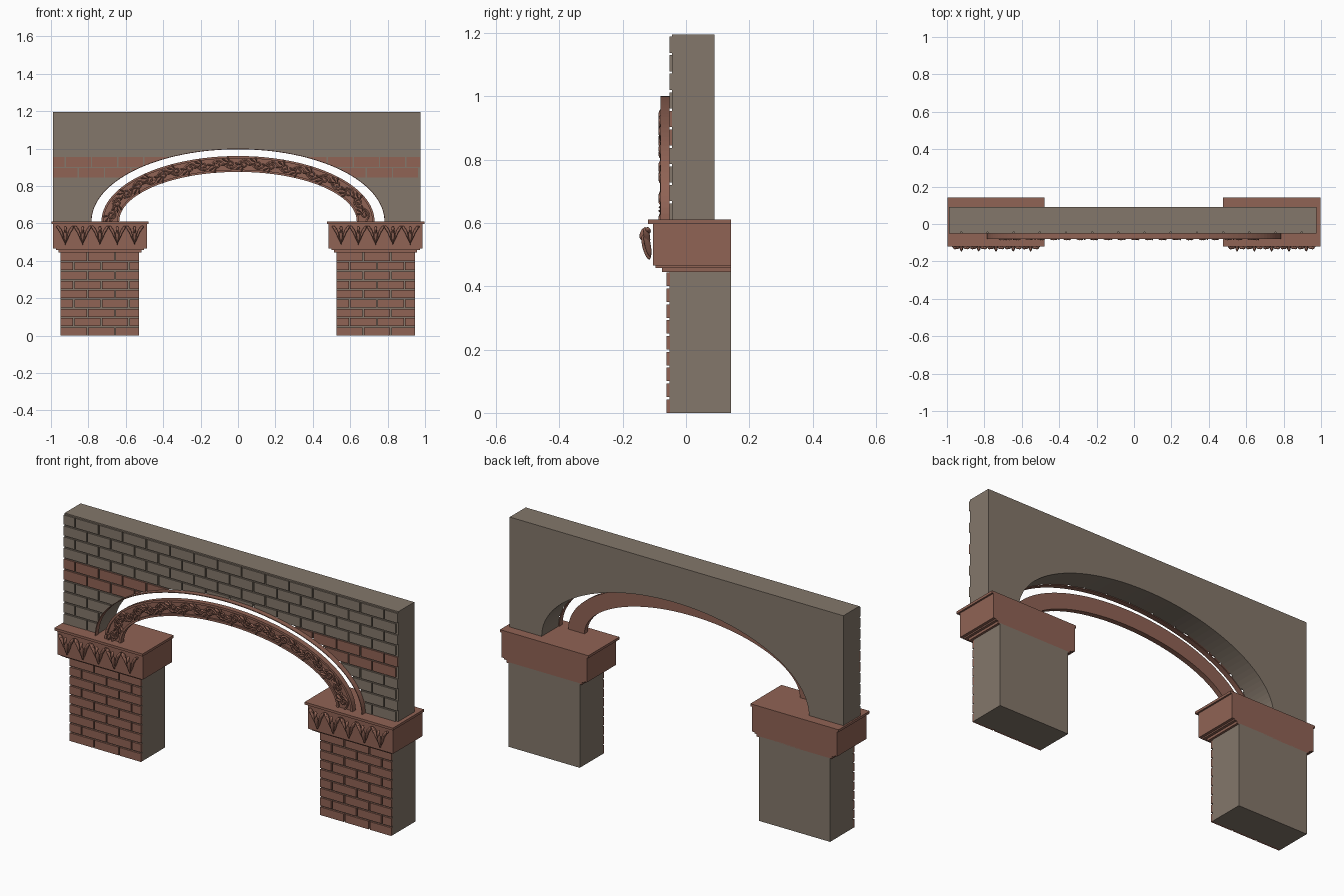
import bpy, bmesh, math
from mathutils import Matrix, Vector

cube = bpy.data.objects.get("Cube")
if cube:
    bpy.data.objects.remove(cube)


def material(name, rgb):
    m = bpy.data.materials.new(name)
    m.use_nodes = True
    m.diffuse_color = (*rgb, 1)
    m.node_tree.nodes["Principled BSDF"].inputs["Base Color"].default_value = (*rgb, 1)
    return m


GREY = material("grey stone", (0.23, 0.185, 0.145))
RED = material("red terracotta", (0.28, 0.125, 0.09))
BASE = 0.61      # springing height of the arch


def finish(name, bm, mat, smooth=False):
    bmesh.ops.recalc_face_normals(bm, faces=bm.faces)
    me = bpy.data.meshes.new(name)
    bm.to_mesh(me)
    bm.free()
    me.materials.append(mat)
    ob = bpy.data.objects.new(name, me)
    bpy.context.collection.objects.link(ob)
    if smooth:
        me.shade_smooth()
    return ob


def box(bm, x0, x1, y0, y1, z0, z1):
    size = Matrix.Diagonal((x1 - x0, y1 - y0, z1 - z0, 1))
    mid = Matrix.Translation(((x0 + x1) / 2, (y0 + y1) / 2, (z0 + z1) / 2))
    bmesh.ops.create_cube(bm, size=1, matrix=mid @ size)


def bricks(bm, x0, x1, y0, y1, z0, z1, rows, length, gap, first=0):
    """Running bond: every other course is shifted by half a brick."""
    pitch = (z1 - z0) / rows
    for r in range(rows):
        x = x0 - (length / 2 if (r + first) % 2 else 0)
        while x < x1 - gap:
            left, right = max(x, x0), min(x + length - gap, x1)
            if right - left > gap:
                box(bm, left, right, y0, y1, z0 + r * pitch, z0 + (r + 1) * pitch - gap)
            x += length


def half_ellipse(a, h, n=64):
    return [(a * math.cos(math.pi * i / n), BASE + h * math.sin(math.pi * i / n))
            for i in range(n + 1)]


def extrude_xz(name, outline, y0, y1, mat):
    bm = bmesh.new()
    face = bm.faces.new([bm.verts.new((x, y0, z)) for x, z in outline])
    new = bmesh.ops.extrude_face_region(bm, geom=[face])["geom"]
    bmesh.ops.translate(bm, vec=(0, y1 - y0, 0),
                        verts=[v for v in new if isinstance(v, bmesh.types.BMVert)])
    return finish(name, bm, mat)


def arch(name, inner, outer, y0, y1, mat=RED):
    return extrude_xz(name, half_ellipse(*outer) + half_ellipse(*inner)[::-1], y0, y1, mat)


# Wall with its arched opening
WALL_L, WALL_R, WALL_TOP = -0.99, 0.975, 1.195
OPENING = (0.787, 0.39)
extrude_xz("wall", [(WALL_R, BASE), (WALL_R, WALL_TOP), (WALL_L, WALL_TOP), (WALL_L, BASE)]
           + half_ellipse(*OPENING)[::-1], -0.044, 0.09, GREY)

# Brick facing in three bands, trimmed to the opening
cutter = extrude_xz("opening_cutter", half_ellipse(*OPENING)
                    + [(-OPENING[0], BASE - 0.1), (OPENING[0], BASE - 0.1)], -0.2, 0.2, GREY)
cutter.hide_render = True
COURSE = (WALL_TOP - BASE) / 10
for name, start, count, mat in (("lower_wall_bricks", 0, 4, GREY),
                                ("band_bricks", 4, 2, RED),
                                ("upper_wall_bricks", 6, 4, GREY)):
    bm = bmesh.new()
    z = BASE + start * COURSE
    bricks(bm, WALL_L, WALL_R, -0.052, -0.043, z, z + count * COURSE, count, 0.14, 0.007, start)
    ob = finish(name, bm, mat)
    mod = ob.modifiers.new("opening", 'BOOLEAN')
    mod.operation, mod.solver, mod.object = 'DIFFERENCE', 'EXACT', cutter
    bpy.context.view_layer.objects.active = ob
    bpy.ops.object.modifier_apply(modifier=mod.name)
bpy.data.objects.remove(cutter)

# Thin outer shell and the carved arch with raised rims
arch("arch_shell", (0.783, 0.386), OPENING, -0.08, -0.052)
arch("carved_arch", (0.635, 0.265), (0.73, 0.35), -0.071, -0.052)
arch("inner_rim", (0.635, 0.265), (0.647, 0.277), -0.08, -0.07)
arch("outer_rim", (0.718, 0.338), (0.73, 0.35), -0.08, -0.07)

# Centre line of the carved arch, sampled by length
path = [Vector((x, 0, z)) for x, z in half_ellipse(0.6825, 0.3075, 1200)]
lengths = [0.0]
for p, q in zip(path, path[1:]):
    lengths.append(lengths[-1] + (q - p).length)
TOTAL = lengths[-1]


def frame(s):
    """Position, tangent and outward normal at distance s along the arch."""
    s = min(max(s, 0), TOTAL)
    i = min(next(k for k, d in enumerate(lengths) if d >= s), len(path) - 2)
    t = (path[i + 1] - path[i]).normalized()
    return path[i], t, Vector((t.z, 0, -t.x))


def on_arch(s, v, y):
    p, _, n = frame(s)
    return p + n * v + Vector((0, y, 0))


def petal(bm, loc, scale, angle, tilt=0.0, taper=0.4):
    """Rounded lobe along z, narrowed toward its lower end."""
    made = bmesh.ops.create_icosphere(bm, subdivisions=2, radius=1)["verts"]
    turn = Matrix.Rotation(angle, 3, 'Y') @ Matrix.Rotation(tilt, 3, 'X')
    for v in made:
        c = v.co.copy()
        c.x *= 1 - taper + taper * c.z
        v.co = turn @ Vector([a * b for a, b in zip(c, scale)]) + Vector(loc)


# Vine scroll on the carved arch: wavy stem, spiral tendrils and leaves
WAVES = 22
STEP = TOTAL / WAVES
stems = [[on_arch(TOTAL * i / 264, 0.022 * math.sin(math.pi * WAVES * i / 264), -0.076)
          for i in range(265)]]
leaves = bmesh.new()
for k in range(WAVES):
    side = 1 if k % 2 == 0 else -1
    mid = (k + 0.5) * STEP
    spiral = []
    for j in range(17):
        r, a = 0.021 - 0.001 * j, side * (math.pi / 2 - j * 0.45)
        spiral.append(on_arch(mid + r * math.cos(a), r * math.sin(a), -0.077))
    stems.append(spiral)
    for ds, v, lean in ((0.03, -0.02, 0.5), (0.012, -0.026, 1.2), (0.036, 0.0, -0.3)):
        _, t, n = frame(mid + ds)
        direction = t * math.cos(lean) - n * side * math.sin(lean)
        petal(leaves, on_arch(mid + ds, v * side, -0.078), (0.0065, 0.009, 0.018),
              math.atan2(direction.x, direction.z))
finish("vine_leaves", leaves, RED, True)

curve = bpy.data.curves.new("vine_stem", 'CURVE')
curve.dimensions = '3D'
curve.bevel_depth, curve.bevel_resolution, curve.use_fill_caps = 0.0045, 1, True
for pts in stems:
    spline = curve.splines.new('POLY')
    spline.points.add(len(pts) - 1)
    for point, co in zip(spline.points, pts):
        point.co = (*co, 1)
curve.materials.append(RED)
stem = bpy.data.objects.new("vine_stem", curve)
bpy.context.collection.objects.link(stem)

# Two piers with brick fronts, moulded capitals and leaf ornaments
BACK = 0.142
for side, cx in (("right", -0.738), ("left", 0.736)):
    bm = bmesh.new()
    box(bm, cx - 0.21, cx + 0.21, -0.052, BACK, 0, 0.45)
    finish(side + "_pier", bm, GREY)

    bm = bmesh.new()
    bricks(bm, cx - 0.21, cx + 0.21, -0.062, -0.051, 0, 0.45, 9, 0.147, 0.007)
    finish(side + "_pier_bricks", bm, RED)

    bm = bmesh.new()
    for half, front, z0, z1 in ((0.222, -0.076, 0.445, 0.458), (0.236, -0.097, 0.458, 0.465),
                                (0.251, -0.105, 0.465, 0.597), (0.26, -0.12, 0.597, BASE)):
        box(bm, cx - half, cx + half, front, BACK, z0, z1)
    finish(side + "_capital", bm, RED)

    bm = bmesh.new()
    for k in range(-2, 3):
        x = cx + k * 0.0925
        petal(bm, (x, -0.126, 0.525), (0.014, 0.012, 0.043), 0, 0.25)
        petal(bm, (x, -0.136, 0.565), (0.011, 0.01, 0.02), 0, -0.3)
        for s in (-1, 1):
            petal(bm, (x + s * 0.016, -0.122, 0.535), (0.01, 0.01, 0.046), s * 0.33, 0.2)
            petal(bm, (x + s * 0.028, -0.124, 0.56), (0.011, 0.01, 0.031), s * 0.45, 0.2)
            petal(bm, (x + s * 0.036, -0.12, 0.575), (0.009, 0.009, 0.016), s * 0.9, 0.1)
    finish(side + "_capital_leaves", bm, RED, True)
